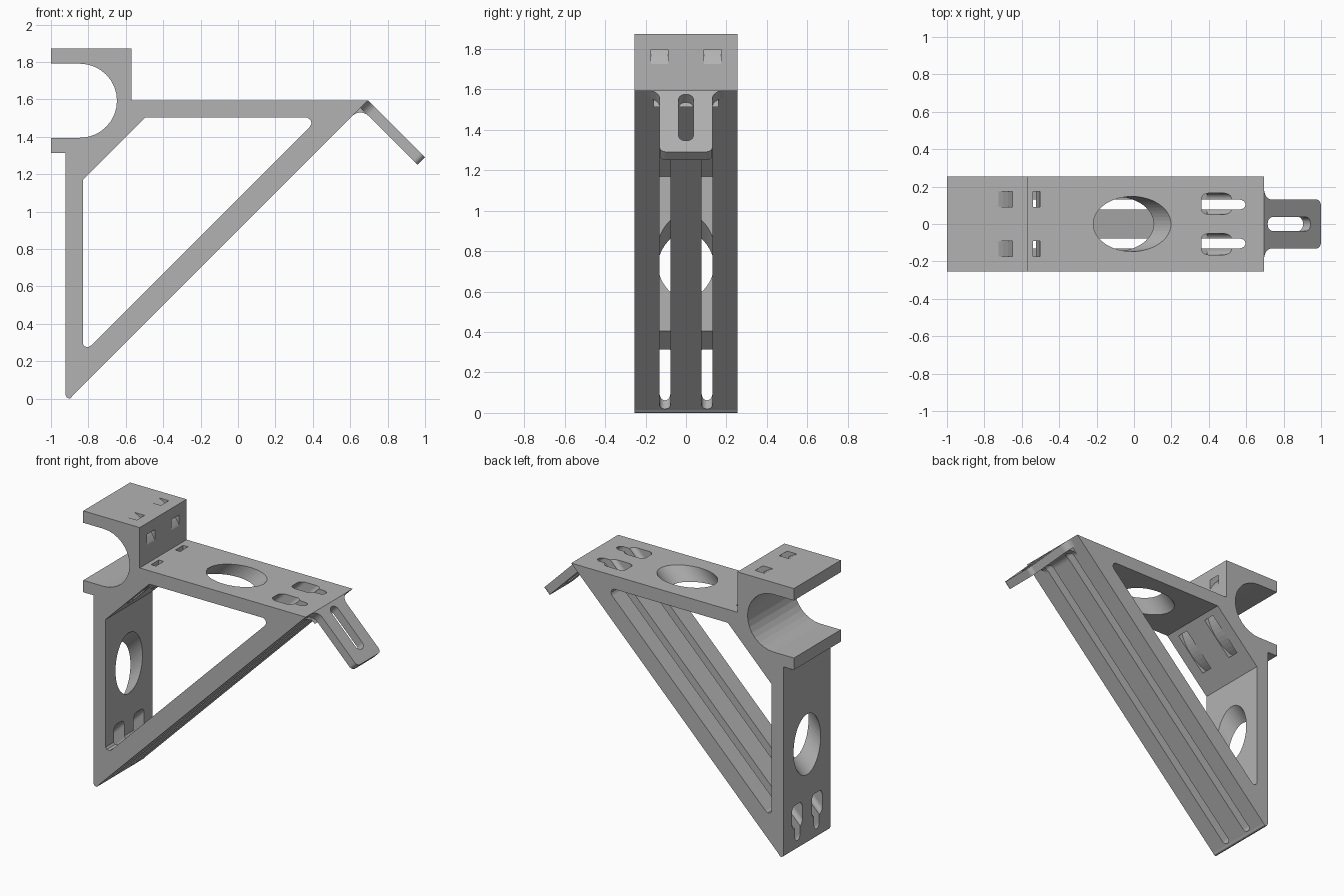
import bpy, bmesh
from math import sin, cos, radians, sqrt
from mathutils import Vector

cube = bpy.data.objects.get("Cube")
if cube:
    bpy.data.objects.remove(cube, do_unlink=True)

# Single plain grey
grey = bpy.data.materials.new("plain_grey")
grey.use_nodes = True
colour = (0.45, 0.45, 0.45, 1)
grey.diffuse_color = colour
grey.node_tree.nodes["Principled BSDF"].inputs["Base Color"].default_value = colour

# Axes: along the strut, across it, and along the hooked tab
X, Y, Z = Vector((1, 0, 0)), Vector((0, 1, 0)), Vector((0, 0, 1))
U = (X + Z).normalized()
W = (Z - X).normalized()
T = -W
O = Vector((0, 0, 0))
R2 = sqrt(2)


def arc(cx, cy, r, a0, a1, n=8):
    steps = [radians(a0 + (a1 - a0) * i / n) for i in range(n + 1)]
    return [(cx + r * cos(a), cy + r * sin(a)) for a in steps]


def rounded_rect(cx, cy, hx, hy, r):
    pts = []
    for sx, sy, a in ((1, 1, 0), (-1, 1, 90), (-1, -1, 180), (1, -1, 270)):
        pts += arc(cx + sx * (hx - r), cy + sy * (hy - r), r, a, a + 90)
    return pts


def prism(name, outline, e1, e2, e3, lo, hi, origin=O):
    """Extrude an outline given in axes e1, e2 along e3."""
    bm = bmesh.new()
    rings = [[bm.verts.new(origin + e1 * a + e2 * b + e3 * h) for a, b in outline]
             for h in (lo, hi)]
    n = len(outline)
    bm.faces.new(rings[0])
    bm.faces.new(rings[1])
    for i in range(n):
        j = (i + 1) % n
        bm.faces.new((rings[0][i], rings[0][j], rings[1][j], rings[1][i]))
    bmesh.ops.recalc_face_normals(bm, faces=bm.faces)
    mesh = bpy.data.meshes.new(name)
    bm.to_mesh(mesh)
    bm.free()
    mesh.materials.append(grey)
    obj = bpy.data.objects.new(name, mesh)
    bpy.context.collection.objects.link(obj)
    return obj


def cut(obj, cutter, keep=False):
    """Subtract a cutter and apply the result."""
    mod = obj.modifiers.new("cut", "BOOLEAN")
    mod.operation = "DIFFERENCE"
    mod.solver = "EXACT"
    mod.object = cutter
    bpy.context.view_layer.update()
    graph = bpy.context.evaluated_depsgraph_get()
    mesh = bpy.data.meshes.new_from_object(obj.evaluated_get(graph))
    obj.modifiers.clear()
    obj.data = mesh
    if not keep:
        bpy.data.objects.remove(cutter, do_unlink=True)


# Bracket side outline with the open pipe saddle at the upper back
SADDLE = (-0.845, 1.593)
half = 0.255
outer = [(-1, 1.873), (-0.57, 1.873), (-0.57, 1.595), (0.695, 1.595)]
outer += [(-0.885, 0.015), (-0.893, 0.004), (-0.902, 0), (-0.915, 0.006), (-0.922, 0.02)]
outer += [(-0.922, 1.313), (-1, 1.313), (-1, SADDLE[1] - 0.198)]
outer += arc(*SADDLE, 0.198, -90, 90, 16) + [(-1, SADDLE[1] + 0.198)]
bracket = prism("bracket_body", outer, X, Z, Y, -half, half)

# Large triangular opening
inner = [(-0.83, 1.17), (-0.497, 1.503), (0.37, 1.503), (0.388, 1.49), (0.393, 1.472),
         (0.385, 1.455), (-0.785, 0.285), (-0.8, 0.276), (-0.82, 0.279), (-0.83, 0.292)]
cut(bracket, prism("opening_cutter", inner, X, Z, Y, -0.5, 0.5))

# Round bore through both plates, parallel to the strut
bore = arc(0, 1.605 / R2, 0.147, 0, 352.5, 47)
cut(bracket, prism("bore_cutter", bore, Y, W, U, -1, 2.5))

# Root fillet under the tab
corner = Vector((0.695, 0, 1.595))
fillet = prism("tab_fillet", [(0, 0)] + arc(0.06, 0.06, 0.06, 270, 180),
               -U, T, Y, -0.16, 0.16, corner - U * 0.057)

for side in (-1, 1):
    # Wide pockets parallel to the strut
    pocket = rounded_rect(side * 0.108, 0.816, 0.057, 0.057, 0.03)
    cut(bracket, prism("pocket_cutter", pocket, Y, W, U, -1, 2.5))
    # Long narrow slots through the strut
    slot = rounded_rect(0.4705, side * 0.104, 1.0785, 0.027, 0.026)
    slot_cutter = prism("slot_cutter", slot, U, Y, W, 0.5, 0.8)
    cut(fillet, slot_cutter, keep=True)
    cut(bracket, slot_cutter)
    # Curved strap channels around the saddle
    channel = arc(*SADDLE, 0.342, -112, 112, 40) + arc(*SADDLE, 0.305, 112, -112, 40)
    y = side * 0.132
    cut(bracket, prism("strap_cutter", channel, X, Z, Y, y - 0.042, y + 0.042))

# Hooked tab with flared root, rounded end and slot
edge = arc(0.06, 0.19, 0.06, 180, 270) + arc(0.4, 0.1, 0.03, 90, 0)
outline = edge + [(s, -y) for s, y in reversed(edge)]
tab = prism("hook_tab", outline, T, Y, U, -0.057, 0, corner)
tab_slot = rounded_rect(0.19, 0, 0.162, 0.037, 0.036)
cut(tab, prism("tab_slot_cutter", tab_slot, T, Y, U, -0.2, 0.2, corner))
